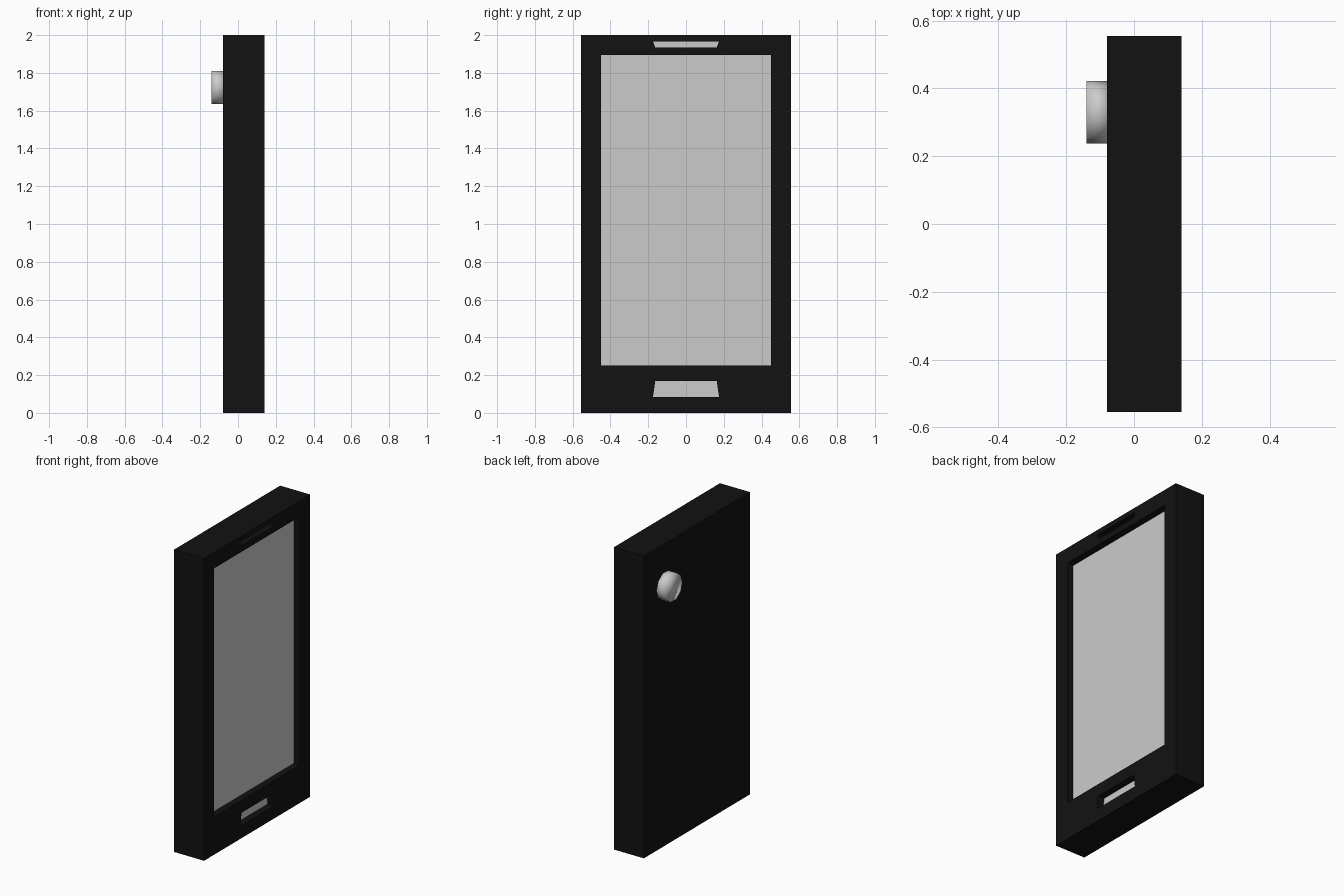
import bpy, bmesh, math
from mathutils import Matrix

if "Cube" in bpy.data.objects:
    bpy.data.objects.remove(bpy.data.objects["Cube"])

FRONT, BACK, DEPTH = 0.14, -0.08, 0.045


def prism(name, outline, x0, x1):
    """Extrude a (y, z) outline along x from x0 to x1."""
    bm = bmesh.new()
    face = bm.faces.new([bm.verts.new((x0, y, z)) for y, z in outline])
    ext = bmesh.ops.extrude_face_region(bm, geom=[face])["geom"]
    bmesh.ops.translate(bm, vec=(x1 - x0, 0, 0),
                        verts=[g for g in ext if isinstance(g, bmesh.types.BMVert)])
    bmesh.ops.recalc_face_normals(bm, faces=bm.faces)
    mesh = bpy.data.meshes.new(name)
    bm.to_mesh(mesh)
    bm.free()
    obj = bpy.data.objects.new(name, mesh)
    bpy.context.collection.objects.link(obj)
    return obj


def trapezoid(z0, half0, z1, half1):
    return [(-half0, z0), (half0, z0), (half1, z1), (-half1, z1)]


# Black casing
black = bpy.data.materials.new("black_casing")
black.diffuse_color = (0.006, 0.006, 0.006, 1)
black.use_nodes = True
black.node_tree.nodes["Principled BSDF"].inputs["Base Color"].default_value = black.diffuse_color
body = prism("body", trapezoid(0, 0.555, 2, 0.555), BACK, FRONT)
body.data.materials.append(black)

# Recessed screen, home button and earpiece: cut each pocket and line its floor
openings = {
    "screen": trapezoid(0.25, 0.45, 1.895, 0.45),
    "home_button": trapezoid(0.085, 0.175, 0.168, 0.163),
    "earpiece": trapezoid(1.935, 0.163, 1.967, 0.175),
}
for name, outline in openings.items():
    floor = FRONT - DEPTH
    prism(name, outline, floor - 0.004, floor)
    cutter = prism(name + "_cutter", outline, floor - 0.002, FRONT + 0.05)
    cutter.data.materials.append(black)
    cutter.hide_render = True
    cutter.hide_set(True)
    mod = body.modifiers.new(name + "_pocket", 'BOOLEAN')
    mod.operation = 'DIFFERENCE'
    mod.solver = 'EXACT'
    mod.object = cutter

# Ten-sided camera lens on the back, smooth shaded
ring = [(0.33 + 0.092 * math.cos(i * math.tau / 10),
         1.722 + 0.092 * math.sin(i * math.tau / 10)) for i in range(10)]
lens = prism("camera_lens", ring, -0.14, BACK + 0.01)
for poly in lens.data.polygons:
    poly.use_smooth = True
